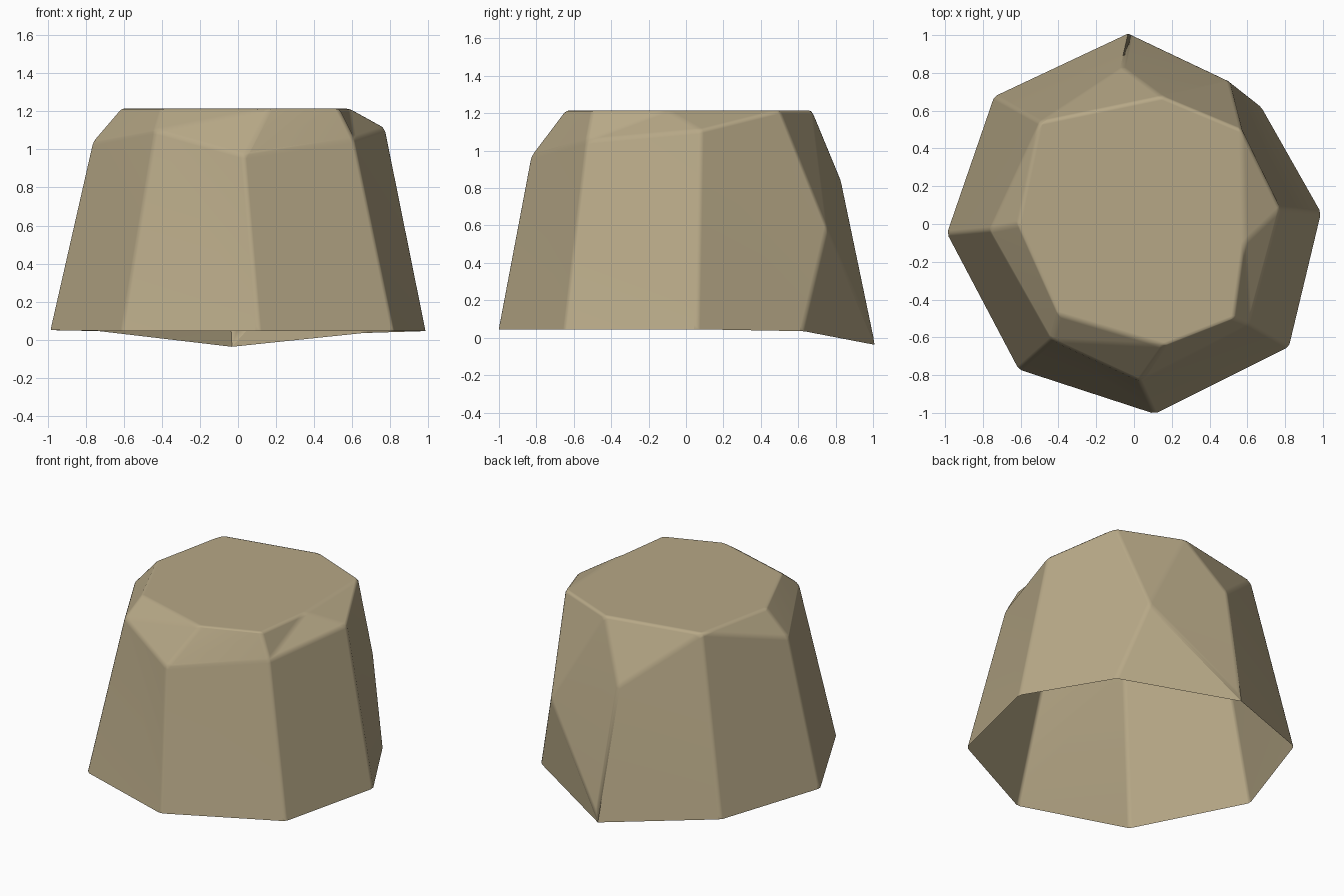
import bpy
import bmesh

cube = bpy.data.objects.get("Cube")
if cube:
    bpy.data.objects.remove(cube, do_unlink=True)

# Eight corner columns of the boulder: foot, shoulder, crown (None = no chamfer)
columns = [
    ((0.99, 0.06, 0.045), (0.775, 0.08, 1.11), (0.585, -0.10, 1.215)),
    ((0.67, 0.625, 0.035), (0.505, 0.755, 0.58), (0.57, 0.50, 1.215)),
    ((-0.02, 1.005, 0.0), (-0.06, 0.83, 0.84), (0.15, 0.675, 1.215)),
    ((-0.74, 0.675, 0.045), None, (-0.50, 0.54, 1.215)),
    ((-0.99, -0.05, 0.05), (-0.765, -0.03, 1.04), (-0.615, 0.0, 1.215)),
    ((-0.61, -0.77, 0.045), (-0.435, -0.615, 1.10), (-0.40, -0.48, 1.215)),
    ((0.11, -1.005, 0.045), (0.03, -0.83, 0.97), (0.16, -0.645, 1.215)),
    ((0.82, -0.65, 0.045), (0.61, -0.53, 1.055), (0.53, -0.50, 1.215)),
]

bm = bmesh.new()
rings = []
for foot, shoulder, crown in columns:
    f, c = bm.verts.new(foot), bm.verts.new(crown)
    s = bm.verts.new(shoulder) if shoulder else c
    rings.append((f, s, c))


def add_face(*verts):
    """Add a face unless merged corners make it collapse."""
    if len(set(verts)) == len(verts):
        bm.faces.new(verts)


# Side facets and the chamfers above them, underside left open
for i, (f0, s0, c0) in enumerate(rings):
    f1, s1, c1 = rings[(i + 1) % len(rings)]
    add_face(f0, f1, s0)
    add_face(f1, s1, s0)
    add_face(s0, s1, c1)
    add_face(s0, c1, c0)

# Flat top
add_face(*[ring[2] for ring in rings])

# Merge nearly coplanar triangles into broad facets
bmesh.ops.dissolve_limit(bm, angle_limit=0.07, verts=bm.verts[:], edges=bm.edges[:])
for face in bm.faces:
    face.smooth = True

mesh = bpy.data.meshes.new("boulder")
bm.to_mesh(mesh)
bm.free()
boulder = bpy.data.objects.new("boulder", mesh)
bpy.context.collection.objects.link(boulder)

# Softly worn edges
bevel = boulder.modifiers.new("worn_edges", "BEVEL")
bevel.width = 0.018
bevel.segments = 2
bevel.limit_method = "ANGLE"
bevel.angle_limit = 0.14
bevel.harden_normals = True

# Sandstone colour
color = (0.47, 0.39, 0.24, 1.0)
stone = bpy.data.materials.new("sandstone")
stone.use_nodes = True
stone.diffuse_color = color
shader = next(n for n in stone.node_tree.nodes if n.type == "BSDF_PRINCIPLED")
shader.inputs["Base Color"].default_value = color
shader.inputs["Roughness"].default_value = 0.9
mesh.materials.append(stone)
